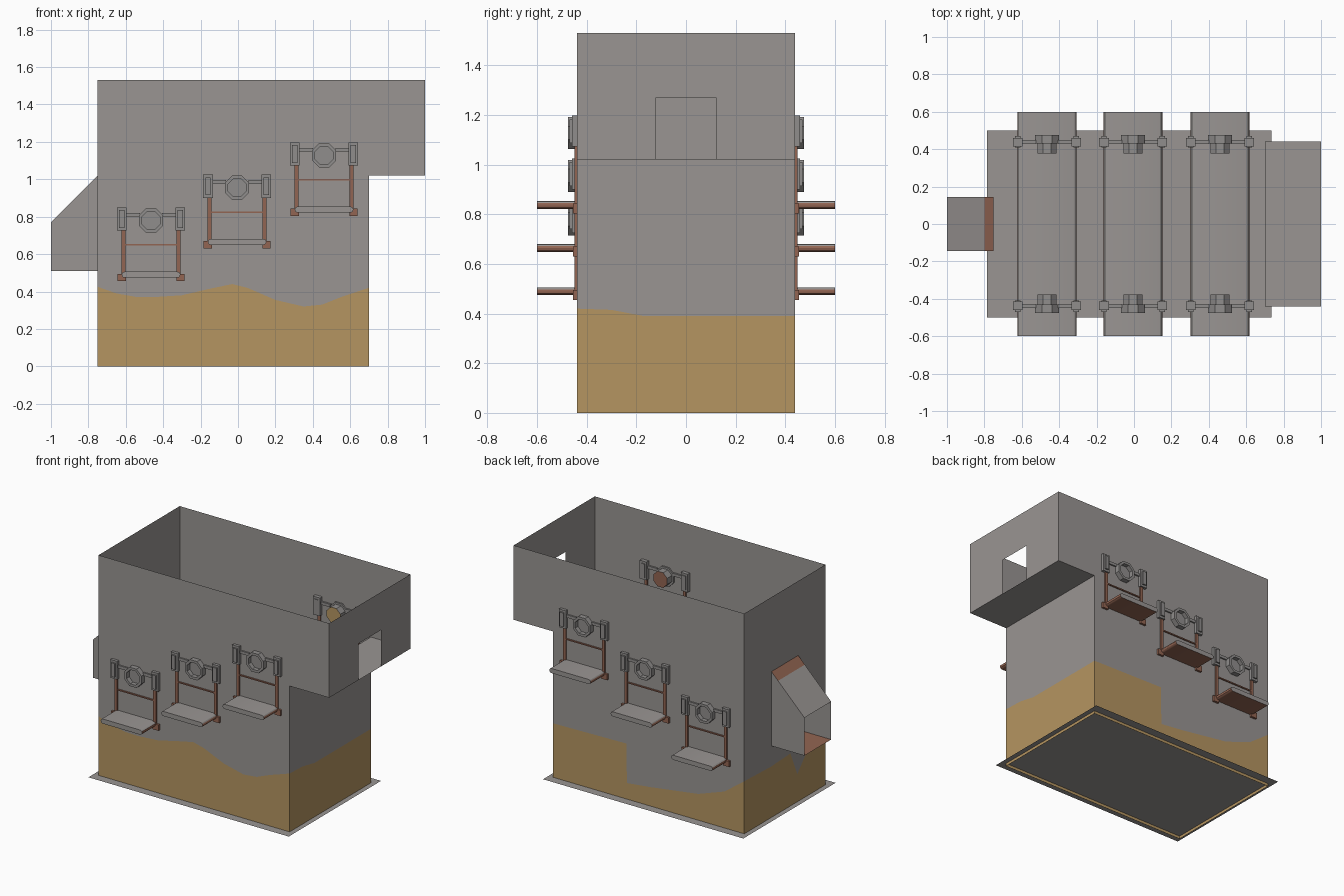
import bpy, bmesh, math
from mathutils import Vector

cube = bpy.data.objects.get("Cube")
if cube:
    bpy.data.objects.remove(cube, do_unlink=True)


def material(name, rgb):
    m = bpy.data.materials.new(name)
    m.use_nodes = True
    m.diffuse_color = (*rgb, 1)
    m.node_tree.nodes["Principled BSDF"].inputs["Base Color"].default_value = (*rgb, 1)
    return m


GREY = material("concrete grey", (0.32, 0.30, 0.29))
SAND = material("sand", (0.46, 0.30, 0.12))
RUST = material("rust", (0.29, 0.13, 0.085))
METAL = material("metal grey", (0.28, 0.27, 0.265))

# Main dimensions
X0, X1, XB = -0.75, 0.70, 1.0
Y = 0.44
LEDGE, TOP = 1.02, 1.53


def mesh_object(name, faces, mats):
    """Build an object from (points, material index) pairs."""
    bm = bmesh.new()
    for pts, index in faces:
        f = bm.faces.new([bm.verts.new(p) for p in pts])
        f.material_index = index
    bmesh.ops.remove_doubles(bm, verts=bm.verts, dist=0.0005)
    bmesh.ops.recalc_face_normals(bm, faces=bm.faces)
    return finish(name, bm, mats)


def finish(name, bm, mats):
    me = bpy.data.meshes.new(name)
    bm.to_mesh(me)
    bm.free()
    for m in mats:
        me.materials.append(m)
    ob = bpy.data.objects.new(name, me)
    bpy.context.collection.objects.link(ob)
    return ob


def box(name, lo, hi, mat):
    bm = bmesh.new()
    bmesh.ops.create_cube(bm, size=1)
    lo, hi = Vector(lo), Vector(hi)
    for v in bm.verts:
        v.co = (lo + hi) / 2 + v.co * (hi - lo)
    return finish(name, bm, [mat])


def wall(name, place, line, upper):
    """Thin wall: sand below the wavy line, grey from the line to the upper outline."""
    u0, u1 = line[0][0], line[-1][0]
    low = [(u0, 0), (u1, 0)] + line[::-1]
    high = line + upper
    mesh_object(name, [([place(*p) for p in low], 1),
                       ([place(*p) for p in high], 0)], [GREY, SAND])


# Long walls with the overhanging room at the +x end
long_top = [(X1, LEDGE), (XB, LEDGE), (XB, TOP), (X0, TOP)]
front_line = [(X0, .425), (-.65, .39), (-.55, .372), (-.45, .37), (-.3, .38), (-.15, .415),
              (-.03, .44), (.05, .42), (.2, .355), (.35, .32), (.45, .33), (.55, .37), (X1, .42)]
back_line = [(X0, .38), (-.6, .27), (-.4, .2), (-.04, .15), (.14, .13), (.145, .4), (X1, .39)]
wall("front_wall", lambda u, z: (u, -Y, z), front_line, long_top)
wall("back_wall", lambda u, z: (u, Y, z), back_line, long_top)

# Short walls
wall("right_end_wall", lambda u, z: (X1, u, z),
     [(-Y, .42), (-.3, .415), (-.17, .39), (Y, .39)], [(Y, LEDGE), (-Y, LEDGE)])
wall("chute_end_wall", lambda u, z: (X0, u, z),
     [(-Y, .43), (-.235, .32), (-.135, .21), (-.06, .38), (.15, .37), (Y, .38)],
     [(Y, TOP), (-Y, TOP)])

# Overhang floor and its end wall with a doorway
mesh_object("overhang_floor", [([(X1, -Y, LEDGE), (X1, Y, LEDGE),
                                 (XB, Y, LEDGE), (XB, -Y, LEDGE)], 0)], [GREY])
door = [(-Y, LEDGE), (-.12, LEDGE), (-.12, 1.27), (.12, 1.27), (.12, LEDGE),
        (Y, LEDGE), (Y, TOP), (-Y, TOP)]
mesh_object("overhang_end_wall", [([(XB, u, z) for u, z in door], 0)], [GREY])

# Ground plate
mesh_object("base_plate", [([(-.785, -.5, .02), (.735, -.5, .02),
                             (.735, .5, .02), (-.785, .5, .02)], 0)], [GREY])

# Open-ended chute with sloping roof
C = 0.145
side = [(X0, .51), (-1, .51), (-1, .77), (-.8, .97), (X0, LEDGE)]
chute = [([(x, s * C, z) for x, z in side], 0) for s in (-1, 1)]
for (a, b, index) in ((0, 1, 1), (2, 3, 0), (3, 4, 1)):
    (xa, za), (xb, zb) = side[a], side[b]
    chute.append(([(xa, -C, za), (xb, -C, zb), (xb, C, zb), (xa, C, za)], index))
mesh_object("chute", chute, [GREY, RUST])


def belt(name, cx, cz, half=0.157, r=0.016, length=0.6):
    """Flat belt with rounded long edges, rusty beneath."""
    profile = []
    for s in (1, -1):
        for i in range(7):
            a = s * math.pi / 2 - math.pi * i / 6
            profile.append((cx + s * (half - r) + r * math.cos(a), cz + r * math.sin(a)))
    bm = bmesh.new()
    f = bm.faces.new([bm.verts.new((x, -length, z)) for x, z in profile])
    ext = bmesh.ops.extrude_face_region(bm, geom=[f], use_keep_orig=True)
    for v in ext["geom"]:
        if isinstance(v, bmesh.types.BMVert):
            v.co.y = length
    bmesh.ops.recalc_face_normals(bm, faces=bm.faces)
    for f in bm.faces:
        f.smooth = abs(f.normal.y) < 0.5
        f.material_index = int(f.normal.z < -0.05 or abs(f.normal.x) > 0.9)
    ob = finish(name, bm, [GREY, RUST])
    bpy.ops.object.select_all(action='DESELECT')
    ob.select_set(True)
    bpy.context.view_layer.objects.active = ob
    bpy.ops.object.shade_smooth_by_angle()


def octagon(cx, y, cz, r):
    return [(cx + r * math.cos(math.pi * (i + .5) / 4), y,
             cz + r * math.sin(math.pi * (i + .5) / 4)) for i in range(8)]


def porthole(name, cx, cz, s, inner):
    """Octagonal collar through the wall with a disc at each end."""
    stations = [(.445, .052), (.475, .052), (.475, .07), (.43, .07), (.43, .056), (.378, .056)]
    rings = [octagon(cx, s * y, cz, r) for y, r in stations]
    faces = [(rings[0], 0), (rings[-1], 1)]
    for a, b in zip(rings, rings[1:]):
        for i in range(8):
            j = (i + 1) % 8
            faces.append(([a[i], a[j], b[j], b[i]], 0))
    mesh_object(name, faces, [METAL, inner])


# Three belts, each with a loading frame on both long walls
for n, (cx, cz) in enumerate([(-.465, .49), (-.005, .665), (.46, .838)], 1):
    belt(f"belt_{n}", cx, cz)
    for s, label, inner in ((-1, "front", RUST), (1, "back", SAND)):
        tag = f"{label}_{n}"

        def part(name, x0, x1, y0, y1, z0, z1, mat):
            ya, yb = sorted((s * y0, s * y1))
            box(f"{name}_{tag}", (cx + x0, ya, cz + z0), (cx + x1, yb, cz + z1), mat)

        porthole(f"porthole_{tag}", cx, cz + .29, s, inner)
        for m, sd in ((-1, "right"), (1, "left")):
            def pair(name, xa, xb, *rest):
                a, b = sorted((m * xa, m * xb))
                part(f"{sd}_{name}", a, b, *rest)
            pair("clamp", .13, .182, .415, .46, .235, .36, METAL)
            pair("clamp_cap", .142, .17, .41, .47, .25, .345, METAL)
            pair("post", .137, .157, .43, .45, -.03, .24, RUST)
            pair("foot", .135, .18, .43, .455, -.035, .005, RUST)
            pair("arm", .06, .135, .428, .45, .31, .33, METAL)
        part("cross_bar", -.14, .14, .432, .448, .155, .163, RUST)
